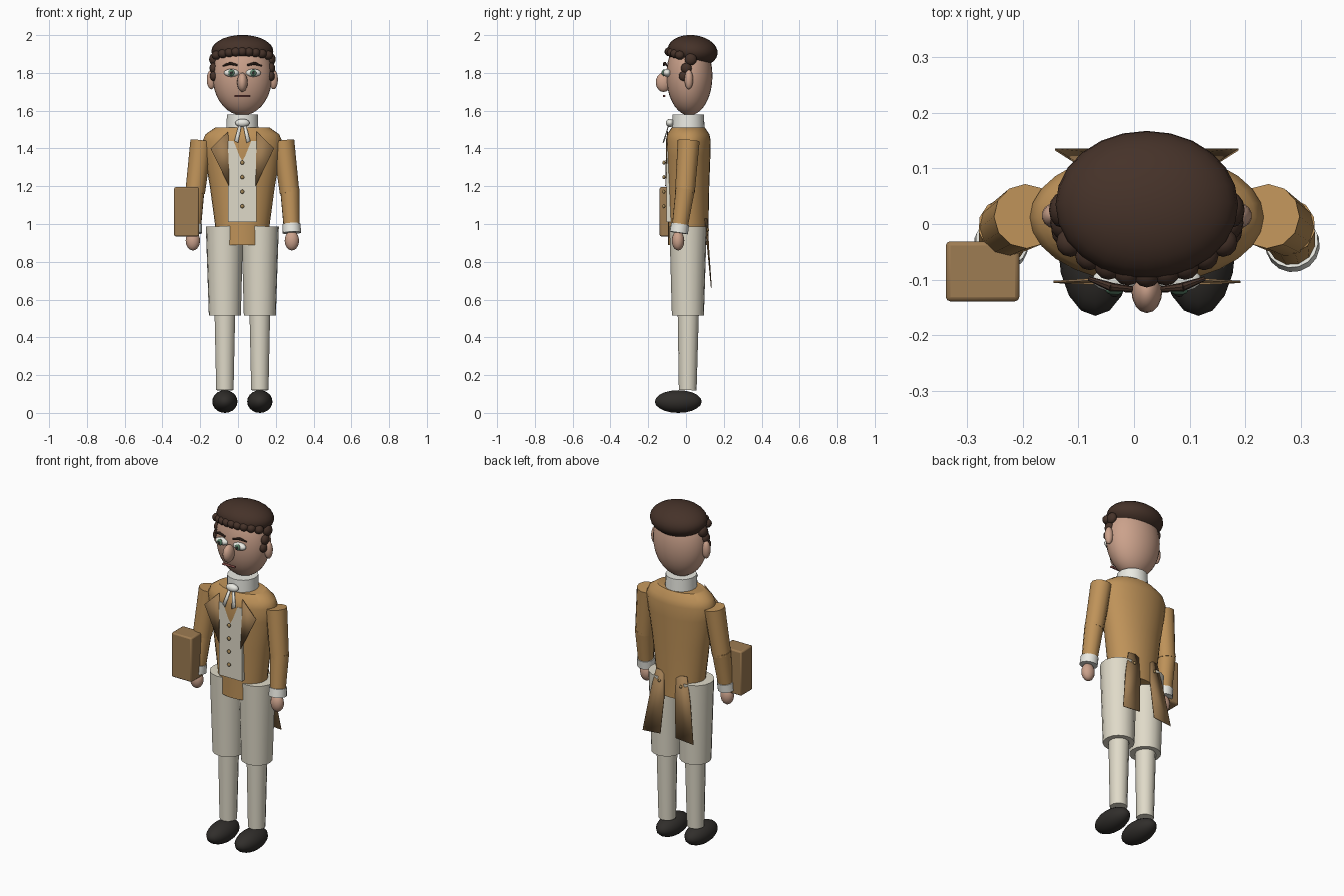
import bpy, bmesh, math
from mathutils import Vector

if "Cube" in bpy.data.objects:
    bpy.data.objects.remove(bpy.data.objects["Cube"])

CX = 0.023  # body centre line, offset by the carried book


def mat(name, rgb):
    m = bpy.data.materials.new(name)
    m.diffuse_color = (*rgb, 1)
    m.use_nodes = True
    m.node_tree.nodes["Principled BSDF"].inputs["Base Color"].default_value = m.diffuse_color
    return m


COAT = mat("coat_tan", (0.52, 0.29, 0.10))
TRIM = mat("trim_brown", (0.34, 0.20, 0.085))
CREAM = mat("cream", (0.74, 0.70, 0.58))
WHITE = mat("white", (0.82, 0.82, 0.76))
SKIN = mat("skin", (0.60, 0.36, 0.26))
HAIR = mat("hair_brown", (0.06, 0.032, 0.022))
SHOE = mat("shoe_black", (0.03, 0.027, 0.024))
BRASS = mat("brass", (0.38, 0.25, 0.10))
GREEN = mat("iris_green", (0.10, 0.22, 0.14))
LIP = mat("lip", (0.25, 0.08, 0.07))


def finish(o, name, m, angle=40):
    o.name = name
    o.data.materials.append(m)
    bpy.ops.object.select_all(action='DESELECT')
    o.select_set(True)
    bpy.context.view_layer.objects.active = o
    bpy.ops.object.shade_smooth_by_angle(angle=math.radians(angle))
    return o


def ball(name, c, r, m, seg=20, rings=12, rot=(0, 0, 0)):
    bpy.ops.mesh.primitive_uv_sphere_add(segments=seg, ring_count=rings, radius=1, location=c, rotation=rot)
    o = bpy.context.object
    o.scale = r
    return finish(o, name, m, 60)


def tube(name, a, b, ra, rb, m, sides=14):
    a, b = Vector(a), Vector(b)
    bpy.ops.mesh.primitive_cone_add(vertices=sides, radius1=ra, radius2=rb, depth=(b - a).length, location=(a + b) / 2)
    o = bpy.context.object
    o.rotation_euler = (b - a).to_track_quat('Z', 'Y').to_euler()
    return finish(o, name, m)


def box(name, c, size, m, bevel=0, rot=(0, 0, 0)):
    bpy.ops.mesh.primitive_cube_add(size=1, location=c, rotation=rot)
    o = bpy.context.object
    o.scale = size
    bpy.ops.object.transform_apply(location=False, rotation=False, scale=True)
    if bevel:
        b = o.modifiers.new("bevel", 'BEVEL')
        b.width, b.segments = bevel, 2
    return finish(o, name, m)


def plate(name, pts, m, thick=0.004):
    me = bpy.data.meshes.new(name)
    me.from_pydata(pts, [], [list(range(len(pts)))])
    o = bpy.data.objects.new(name, me)
    bpy.context.collection.objects.link(o)
    s = o.modifiers.new("thickness", 'SOLIDIFY')
    s.thickness, s.offset = thick, 0
    return finish(o, name, m)


def loft(name, rings, cx, cy, m, sides=28):
    # stacked ellipses given as (z, rx, ry)
    bm = bmesh.new()
    loops = []
    for z, rx, ry in rings:
        loops.append([bm.verts.new((cx + rx * math.cos(2 * math.pi * i / sides),
                                    cy + ry * math.sin(2 * math.pi * i / sides), z)) for i in range(sides)])
    for lo, hi in zip(loops, loops[1:]):
        for i in range(sides):
            j = (i + 1) % sides
            bm.faces.new((lo[i], lo[j], hi[j], hi[i]))
    bm.faces.new(loops[0][::-1])
    bm.faces.new(loops[-1])
    me = bpy.data.meshes.new(name)
    bm.to_mesh(me)
    bm.free()
    o = bpy.data.objects.new(name, me)
    bpy.context.collection.objects.link(o)
    return finish(o, name, m)


# coat body, waistcoat panel and buttons
loft("coat_body", [(0.89, 0.138, 0.107), (1.0, 0.145, 0.107), (1.2, 0.172, 0.111),
                   (1.36, 0.2, 0.117), (1.44, 0.21, 0.119), (1.475, 0.195, 0.112), (1.51, 0.145, 0.088)],
     CX, 0.012, COAT)
box("waistcoat", (CX, -0.06, 1.225), (0.15, 0.088, 0.43), CREAM)
for i in range(4):
    ball("waistcoat_button", (CX, -0.117, 1.325 - i * 0.077), (0.011, 0.008, 0.011), BRASS, 10, 6)

# collar and cravat
tube("collar", (CX, 0.012, 1.505), (CX, 0.012, 1.58), 0.086, 0.083, WHITE, 18)
ball("cravat_knot", (CX, -0.085, 1.535), (0.038, 0.022, 0.022), WHITE, 16, 10)

for s, side in ((-1, "left"), (1, "right")):
    def P(x, y, z):
        return (CX + s * x, y, z)

    # cravat ends, lapels and coat tails
    plate(side + "_cravat_end", [P(0.003, -0.09, 1.53), P(0.018, -0.092, 1.53),
                                 P(0.042, -0.115, 1.44), P(0.022, -0.122, 1.43)], WHITE)
    plate(side + "_lapel", [P(0.075, -0.098, 1.49), P(0.168, -0.104, 1.40), P(0.07, -0.108, 1.20)], TRIM)
    plate(side + "_coat_tail", [P(0.04, 0.112, 1.03), P(0.1, 0.1, 1.03), P(0.13, 0.112, 0.89),
                                P(0.165, 0.134, 0.66), P(0.05, 0.134, 0.67), P(0.035, 0.12, 0.88)], TRIM)
    ball(side + "_tail_button", P(0.07, 0.116, 0.97), (0.009, 0.007, 0.009), BRASS, 10, 6)

    # arm, cuff and hand
    tube(side + "_upper_sleeve", P(0.25, -0.006, 1.165), P(0.217, 0.014, 1.44), 0.052, 0.058, COAT, 12)
    tube(side + "_lower_sleeve", P(0.26, -0.032, 0.99), P(0.251, -0.004, 1.185), 0.043, 0.052, COAT, 12)
    tube(side + "_cuff", P(0.262, -0.038, 0.953), P(0.26, -0.031, 1.0), 0.049, 0.048, WHITE, 16)
    ball(side + "_hand", P(0.262, -0.042, 0.912), (0.038, 0.033, 0.052), SKIN, 16, 10)

    # leg and shoe
    tube(side + "_breeches", P(0.0925, 0.01, 0.515), P(0.0945, 0.011, 0.988), 0.085, 0.099, CREAM, 16)
    tube(side + "_stocking", P(0.0925, 0.009, 0.12), P(0.0925, 0.012, 0.53), 0.047, 0.056, CREAM, 14)
    ball(side + "_shoe", P(0.0925, -0.041, 0.06), (0.067, 0.124, 0.06), SHOE, 16, 10)

    # ear, eye and brow
    ball(side + "_ear", P(0.165, 0.015, 1.765), (0.024, 0.023, 0.052), SKIN, 14, 8)
    ball(side + "_eye", P(0.058, -0.1, 1.8), (0.04, 0.022, 0.021), WHITE, 16, 10)
    ball(side + "_iris", P(0.058, -0.118, 1.8), (0.017, 0.01, 0.018), GREEN, 14, 8)
    ball(side + "_pupil", P(0.058, -0.126, 1.8), (0.008, 0.005, 0.009), SHOE, 10, 6)
    tube(side + "_brow", P(0.026, -0.117, 1.841), P(0.066, -0.113, 1.851), 0.005, 0.008, HAIR, 8)
    tube(side + "_brow_end", P(0.064, -0.113, 1.851), P(0.104, -0.098, 1.837), 0.008, 0.004, HAIR, 8)

    # sideburn curls
    for y, z, r in ((0.025, 1.872, 0.032), (0.002, 1.825, 0.029), (-0.012, 1.783, 0.026)):
        ball(side + "_sideburn_curl", P(0.152, y, z), (r * 0.75, r, r), HAIR, 12, 8)

# head, nose and mouth
ball("head", (CX, 0.018, 1.785), (0.158, 0.122, 0.21), SKIN, 28, 18)
ball("nose", (CX, -0.119, 1.75), (0.028, 0.041, 0.051), SKIN, 16, 10)
box("mouth", (CX, -0.116, 1.678), (0.084, 0.014, 0.011), LIP, 0.004)

# hair cap and fringe curls
ball("hair_cap", (CX, 0.035, 1.915), (0.164, 0.133, 0.085), HAIR, 24, 14, (math.radians(-6), 0, 0))
for i in range(9):
    t = (i - 4) / 4
    ball("fringe_curl", (CX + 0.137 * t, -0.088 + 0.055 * t * t, 1.912 - 0.018 * t * t),
         (0.026, 0.026, 0.024), HAIR, 12, 8)

# book held in the left hand
box("book", (-0.272, -0.085, 1.065), (0.132, 0.108, 0.26), TRIM, 0.008)
